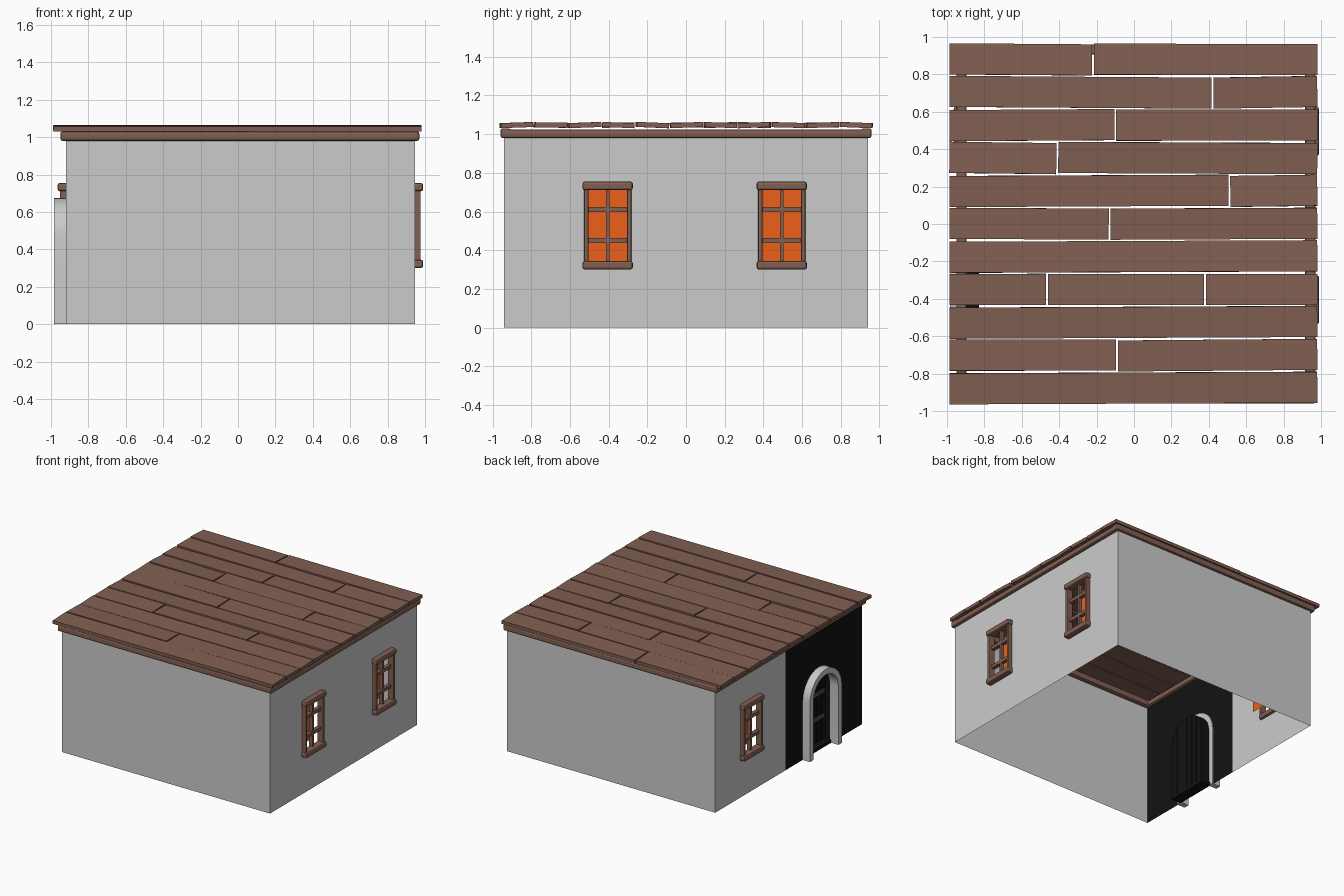
import bpy, bmesh, math, random
from mathutils import Matrix, Vector

if "Cube" in bpy.data.objects:
    bpy.data.objects.remove(bpy.data.objects["Cube"])

random.seed(4)


def material(name, rgb):
    m = bpy.data.materials.new(name)
    m.diffuse_color = (*rgb, 1)
    m.use_nodes = True
    m.node_tree.nodes["Principled BSDF"].inputs["Base Color"].default_value = m.diffuse_color
    return m


BROWN = material("brown_wood", (0.22, 0.115, 0.085))
BLACK = material("black_door_side", (0.006, 0.006, 0.006))
ORANGE = material("orange_glass", (0.85, 0.12, 0.01))
BLUE = material("blue_iron", (0.05, 0.09, 0.14))

XL, XR, YW, ZT = -0.92, 0.945, 0.94, 1.0   # wall limits
WINDOW_Z = (0.34, 0.715)
DOOR_Y, SPRING = -0.385, 0.47


def finish(name, bm, mat=None):
    me = bpy.data.meshes.new(name)
    bm.to_mesh(me)
    bm.free()
    ob = bpy.data.objects.new(name, me)
    bpy.context.collection.objects.link(ob)
    if mat:
        me.materials.append(mat)
    return ob


def box(name, lo, hi, mat=None, bevel=0.0, rot=None):
    lo, hi = Vector(lo), Vector(hi)
    bm = bmesh.new()
    bmesh.ops.create_cube(bm, size=1)
    bmesh.ops.scale(bm, vec=hi - lo, verts=bm.verts)
    if bevel:
        bmesh.ops.bevel(bm, geom=bm.edges[:], offset=bevel, segments=2,
                        profile=0.5, affect='EDGES')
    if rot:
        bmesh.ops.transform(bm, matrix=rot, verts=bm.verts)
    bmesh.ops.translate(bm, vec=(lo + hi) / 2, verts=bm.verts)
    return finish(name, bm, mat)


def face_object(name, points, mat=None):
    bm = bmesh.new()
    bm.faces.new([bm.verts.new(p) for p in points])
    return finish(name, bm, mat)


def side_wall(name, x, y0, y1, centres):
    # thin wall at constant x with window openings
    ys = sorted([y0, y1] + [c + s * 0.105 for c in centres for s in (-1, 1)])
    zs = [0, *WINDOW_Z, ZT]
    bm = bmesh.new()
    for i in range(len(ys) - 1):
        for j in range(3):
            if i % 2 and j == 1:
                continue
            q = [(ys[i], zs[j]), (ys[i + 1], zs[j]),
                 (ys[i + 1], zs[j + 1]), (ys[i], zs[j + 1])]
            if x < 0:
                q.reverse()
            bm.faces.new([bm.verts.new((x, y, z)) for y, z in q])
    bmesh.ops.remove_doubles(bm, verts=bm.verts, dist=1e-5)
    return finish(name, bm)


def arch(r, n=16):
    # outline from the front foot, over the top, to the back foot
    pts = [(DOOR_Y - r, 0)]
    for i in range(n + 1):
        a = math.pi * (1 - i / n)
        pts.append((DOOR_Y + r * math.cos(a), SPRING + r * math.sin(a)))
    return pts + [(DOOR_Y + r, 0)]


# walls
face_object("front_wall", [(XL, -YW, 0), (XR, -YW, 0), (XR, -YW, ZT), (XL, -YW, ZT)])
face_object("back_wall", [(XR, YW, 0), (XL, YW, 0), (XL, YW, ZT), (XR, YW, ZT)])
side_wall("right_wall", XR, -YW, YW, (-0.405, 0.495))
side_wall("left_wall", XL, 0.04, YW, (0.495,))
door_wall = [(-YW, 0)] + arch(0.165) + [(0.04, 0), (0.04, ZT), (-YW, ZT)]
face_object("door_wall", [(XL, y, z) for y, z in reversed(door_wall)], BLACK)


# windows
def window(label, x, out, yc):
    def part(name, d0, d1, y0, y1, z0, z1, bevel=0.0):
        a, b = sorted((x + out * d0, x + out * d1))
        box(f"{label}_{name}", (a, yc + y0, z0), (b, yc + y1, z1), BROWN, bevel)
    part("lintel", -0.02, 0.045, -0.13, 0.13, 0.71, 0.755, 0.012)
    part("sill", -0.02, 0.045, -0.13, 0.13, 0.30, 0.345, 0.012)
    for s in (-1, 1):
        y0, y1 = sorted((s * 0.1, s * 0.122))
        part("post", -0.02, 0.032, y0, y1, 0.335, 0.72, 0.005)
    part("upright_bar", -0.02, 0.012, -0.009, 0.009, 0.34, 0.715)
    for z in (0.45, 0.61):
        part("cross_bar", -0.02, 0.012, -0.105, 0.105, z - 0.013, z + 0.013)
    p = x - out * 0.09
    pts = [(p, yc - out * 0.11, 0.33), (p, yc + out * 0.11, 0.33),
           (p, yc + out * 0.11, 0.725), (p, yc - out * 0.11, 0.725)]
    face_object(f"{label}_pane", pts, ORANGE)


window("right_front_window", XR, 1, -0.405)
window("right_back_window", XR, 1, 0.495)
window("left_window", XL, -1, 0.495)

# stone door arch
outer, inner = arch(0.205), arch(0.16)
bm = bmesh.new()
rings = [[bm.verts.new((x, y, z)) for x, (y, z) in
          ((-0.985, o), (-0.985, i), (-0.91, i), (-0.91, o))]
         for o, i in zip(outer, inner)]
for a, b in zip(rings, rings[1:]):
    for k in range(4):
        bm.faces.new((a[k], a[(k + 1) % 4], b[(k + 1) % 4], b[k]))
bm.faces.new(rings[0])
bm.faces.new(rings[-1])
bmesh.ops.recalc_face_normals(bm, faces=bm.faces)
stone = finish("door_arch", bm)
bpy.context.view_layer.objects.active = stone
stone.select_set(True)
bpy.ops.object.shade_smooth_by_angle(angle=math.radians(35))

# door recess lining
bm = bmesh.new()
pairs = [[bm.verts.new((x, y, z)) for x in (XL, -0.835)] for y, z in arch(0.165)]
for a, b in zip(pairs, pairs[1:]):
    bm.faces.new((a[0], b[0], b[1], a[1]))
finish("door_recess", bm, BLACK)

# door boards, cut to the arch
N = 6
for i in range(N):
    ya, yb = (DOOR_Y - 0.165 + 0.33 * (i + t) / N for t in (0.03, 0.97))
    top = [(y, SPRING + math.sqrt(max(0, 0.165 ** 2 - (y - DOOR_Y) ** 2)))
           for y in (yb, (ya + yb) / 2, ya)]
    bm = bmesh.new()
    f = bm.faces.new([bm.verts.new((-0.865, y, z))
                      for y, z in [(ya, 0.01), (yb, 0.01)] + top])
    ext = bmesh.ops.extrude_face_region(bm, geom=[f], use_keep_orig=True)
    bmesh.ops.translate(bm, vec=(0.03, 0, 0),
                        verts=[v for v in ext["geom"] if isinstance(v, bmesh.types.BMVert)])
    bmesh.ops.recalc_face_normals(bm, faces=bm.faces)
    finish("door_board", bm, BLACK)
box("door_step", (XL, -0.56, 0), (-0.83, -0.21, 0.025), BLACK)
for z in (0.22, 0.42):
    box("door_strap", (-0.875, -0.53, z - 0.015), (-0.864, -0.3, z + 0.015), BLUE)

# eaves beams
for s in (-1, 1):
    y0, y1 = sorted((s * 0.905, s * 0.96))
    box("eaves_beam_long", (-0.95, y0, 0.98), (0.97, y1, 1.03), BROWN, 0.012)
for x in (-0.95, 0.915):
    box("eaves_beam_side", (x, -0.955, 0.98), (x + 0.055, 0.955, 1.025), BROWN, 0.012)

# roof planks: one list of joints per row, back to front
joints = [[-0.22], [0.42], [-0.10], [-0.41], [0.51], [-0.13], [],
          [-0.465, 0.38], [], [-0.09], []]
for row, cuts in enumerate(joints):
    yc = 0.88 - row * 0.1757
    ends = [-0.992] + cuts + [0.985]
    for a, b in zip(ends, ends[1:]):
        turn = random.uniform(-0.011, 0.011) / (b - a)
        rot = (Matrix.Rotation(turn, 4, 'Z') @
               Matrix.Rotation(math.radians(random.uniform(-3, 3)), 4, 'X'))
        box("roof_plank", (a + 0.005, yc - 0.083, 1.034),
            (b - 0.005, yc + 0.083, 1.06), BROWN, 0.0, rot)
